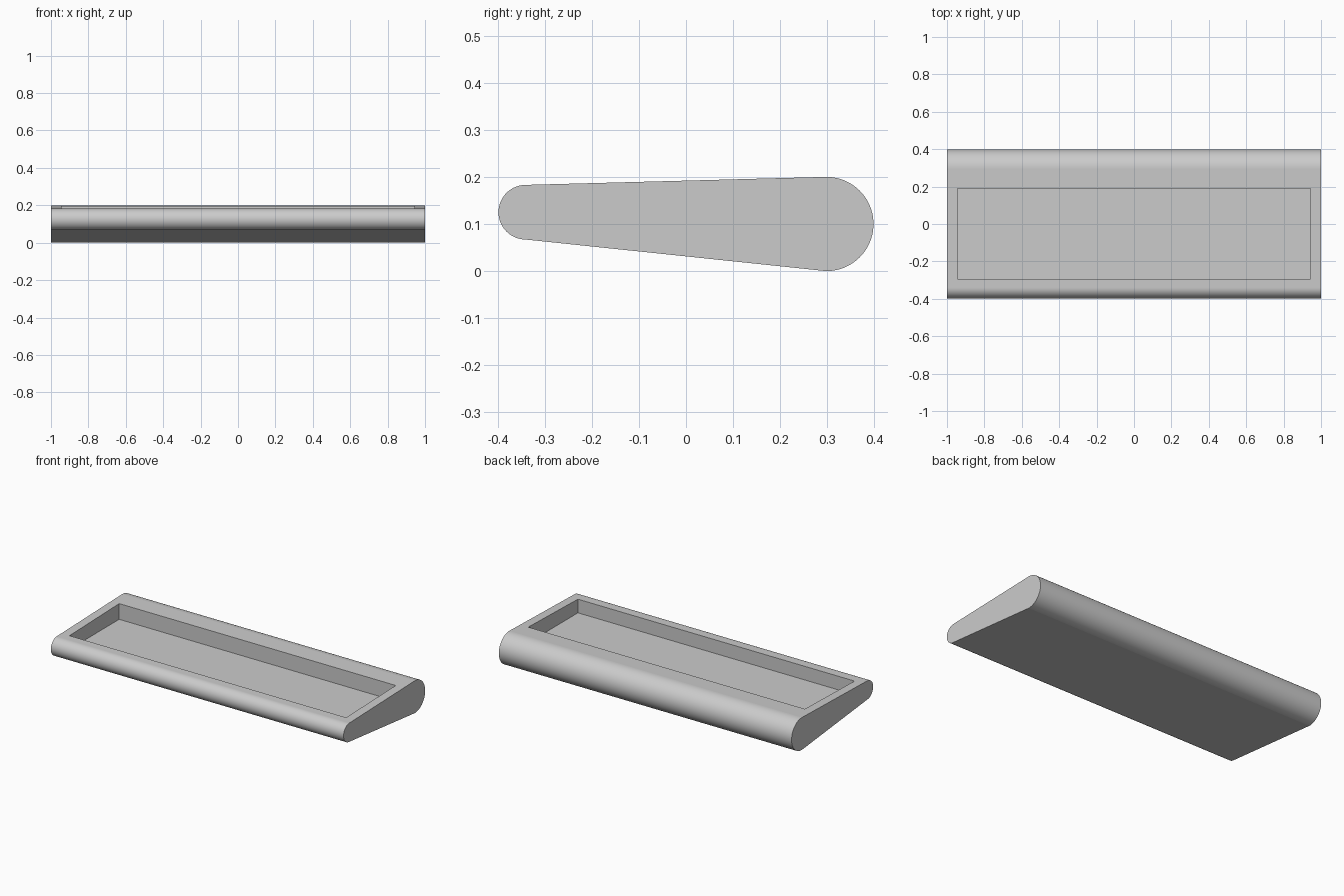
import bpy, bmesh
from math import sin, cos, pi

cube = bpy.data.objects.get("Cube")
if cube:
    bpy.data.objects.remove(cube, do_unlink=True)

HALF_LENGTH = 1.0
ARC_STEPS = 40
BACK_Y, BACK_Z, BACK_R = 0.298, 0.10, 0.10
FRONT_Y, FRONT_Z, FRONT_R = -0.34, 0.125, 0.058
POCKET_X, POCKET_FRONT, POCKET_BACK, POCKET_FLOOR = 0.945, -0.295, 0.19, 0.10

grey = bpy.data.materials.new("plain_grey")
grey.use_nodes = True
colour = (0.6, 0.6, 0.6, 1.0)
grey.diffuse_color = colour
grey.node_tree.nodes["Principled BSDF"].inputs["Base Color"].default_value = colour


def half_round(y, z, r, start):
    """Half circle in the side plane, turning counter-clockwise."""
    angles = [start + pi * i / ARC_STEPS for i in range(ARC_STEPS + 1)]
    return [(y + r * cos(a), z + r * sin(a)) for a in angles]


# Tapered side profile: thick rounded back, thin rounded front
profile = (half_round(BACK_Y, BACK_Z, BACK_R, -pi / 2)
           + half_round(FRONT_Y, FRONT_Z, FRONT_R, pi / 2))

bm = bmesh.new()
left = [bm.verts.new((HALF_LENGTH, y, z)) for y, z in profile]
right = [bm.verts.new((-HALF_LENGTH, y, z)) for y, z in profile]
bm.faces.new(left)
bm.faces.new(right[::-1])

# Skin: round edges are smooth, the long top and bottom stay flat
count = len(profile)
top = None
for i in range(count):
    j = (i + 1) % count
    face = bm.faces.new((left[i], right[i], right[j], left[j]))
    face.smooth = i not in (ARC_STEPS, count - 1)
    if i == ARC_STEPS:
        top = face
bmesh.ops.recalc_face_normals(bm, faces=bm.faces[:])

# Pocket: inset the sloping top, then sink a level floor
(y0, z0), (y1, z1) = profile[ARC_STEPS], profile[ARC_STEPS + 1]
bmesh.ops.inset_individual(bm, faces=[top], thickness=0.05)
for v in top.verts:
    v.co.x = POCKET_X if v.co.x > 0 else -POCKET_X
    v.co.y = POCKET_BACK if v.co.y > 0 else POCKET_FRONT
    v.co.z = z0 + (z1 - z0) * (v.co.y - y0) / (y1 - y0)
sunk = bmesh.ops.extrude_discrete_faces(bm, faces=[top])["faces"][0]
for v in sunk.verts:
    v.co.z = POCKET_FLOOR

mesh = bpy.data.meshes.new("tapered_tray")
bm.to_mesh(mesh)
bm.free()
mesh.materials.append(grey)
tray = bpy.data.objects.new("tapered_tray", mesh)
bpy.context.collection.objects.link(tray)
